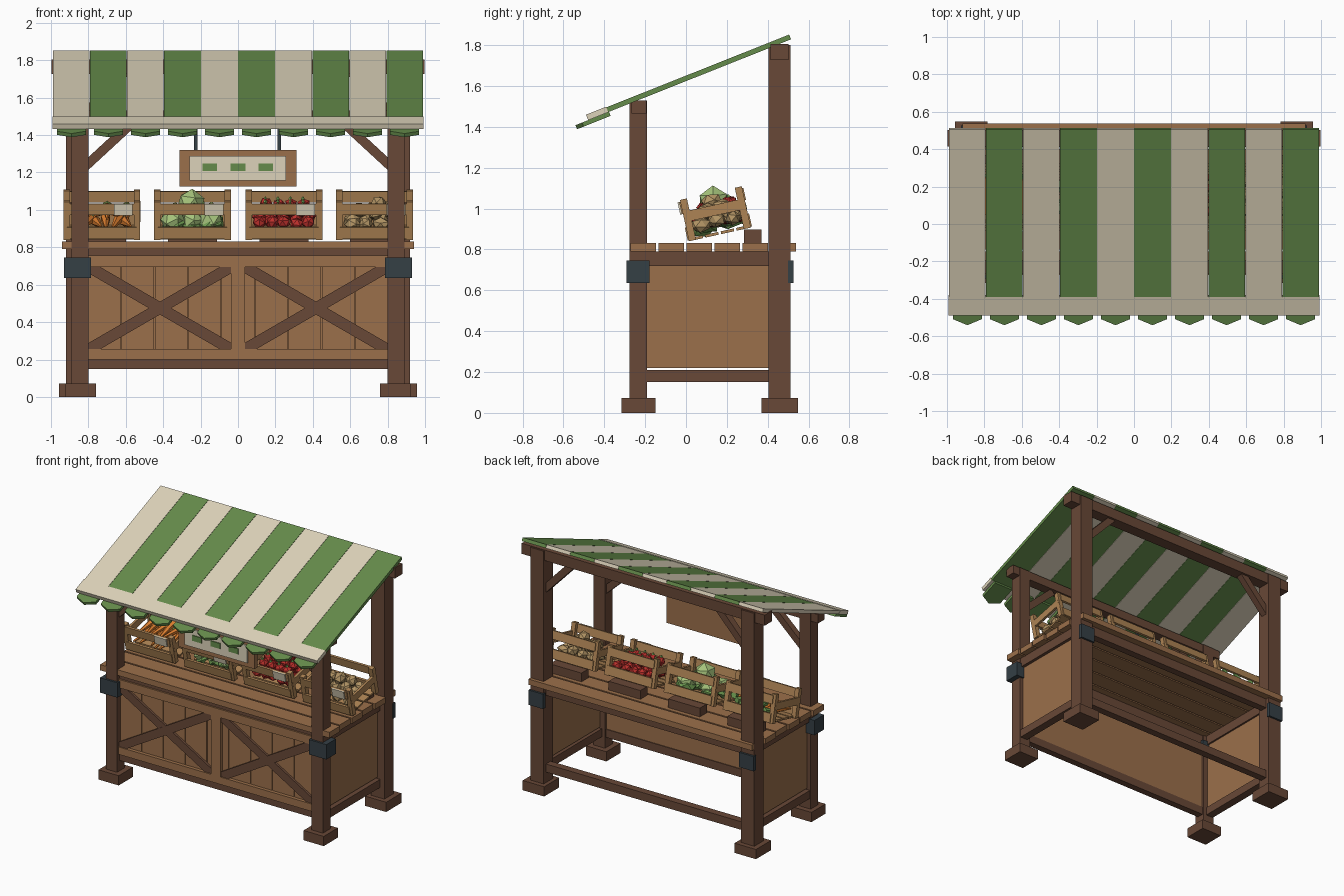
import bpy, bmesh, math, random
from mathutils import Matrix, Vector

if "Cube" in bpy.data.objects:
    bpy.data.objects.remove(bpy.data.objects["Cube"])

random.seed(4)
I = Matrix.Identity(4)


def mat(name, r, g, b):
    m = bpy.data.materials.new(name)
    m.diffuse_color = (r, g, b, 1)
    m.use_nodes = True
    m.node_tree.nodes["Principled BSDF"].inputs["Base Color"].default_value = m.diffuse_color
    return m


DARK = mat("dark_wood", .14, .065, .038)
WOOD = mat("plank_wood", .33, .16, .07)
PALE = mat("crate_wood", .42, .23, .09)
GREEN = mat("awning_green", .13, .26, .07)
CREAM = mat("awning_cream", .72, .65, .49)
IRON = mat("iron", .035, .05, .06)
RED = mat("tomato_red", .5, .03, .025)
ORANGE = mat("carrot_orange", .75, .22, .03)
LEAF = mat("leaf_green", .17, .36, .09)
PALELEAF = mat("cabbage_green", .38, .55, .2)
TAN = mat("potato_tan", .45, .3, .13)


def finish(name, bm, m, M=I):
    bmesh.ops.recalc_face_normals(bm, faces=bm.faces)
    me = bpy.data.meshes.new(name)
    bm.to_mesh(me)
    bm.free()
    me.materials.append(m)
    me.transform(M)
    ob = bpy.data.objects.new(name, me)
    bpy.context.collection.objects.link(ob)
    return ob


def box(name, x, y, z, m, M=I):
    bm = bmesh.new()
    S = Matrix.Diagonal((x[1] - x[0], y[1] - y[0], z[1] - z[0], 1))
    T = Matrix.Translation(((x[0] + x[1]) / 2, (y[0] + y[1]) / 2, (z[0] + z[1]) / 2))
    bmesh.ops.create_cube(bm, size=1, matrix=T @ S)
    return finish(name, bm, m, M)


def bar(name, p, q, y, w, m):
    # diagonal timber in the xz plane
    d = Vector((q[0] - p[0], q[1] - p[1]))
    M = Matrix.Translation((p[0], 0, p[1])) @ Matrix.Rotation(-math.atan2(d.y, d.x), 4, 'Y')
    return box(name, (0, d.length), y, (-w / 2, w / 2), m, M)


def prism(name, pts, z, m, M=I):
    bm = bmesh.new()
    f = bm.faces.new([bm.verts.new((a, b, z[0])) for a, b in pts])
    r = bmesh.ops.extrude_face_region(bm, geom=[f])
    bmesh.ops.translate(bm, vec=(0, 0, z[1] - z[0]),
                        verts=[v for v in r["geom"] if isinstance(v, bmesh.types.BMVert)])
    return finish(name, bm, m, M)


def blob(name, p, s, m, M=I):
    bm = bmesh.new()
    R = Matrix.Rotation(random.uniform(0, 6), 4, 'Z') @ Matrix.Rotation(random.uniform(0, 1), 4, 'X')
    bmesh.ops.create_icosphere(bm, subdivisions=1, radius=1,
                               matrix=Matrix.Translation(p) @ R @ Matrix.Diagonal((*s, 1)))
    return finish(name, bm, m, M)


def cone(name, p, d, r1, r2, length, m, M=I, n=6):
    bm = bmesh.new()
    R = Vector(d).to_track_quat('Z', 'Y').to_matrix().to_4x4()
    bmesh.ops.create_cone(bm, cap_ends=True, segments=n, radius1=r1, radius2=r2, depth=length,
                          matrix=Matrix.Translation(p) @ R)
    return finish(name, bm, m, M)


def cx(c, h):
    return (c - h, c + h)


# posts, feet, iron bands, side frames and knee braces
for s in (-1, 1):
    box("front_post", cx(s * .845, .046), (-.277, -.19), (.05, 1.53), DARK)
    box("back_post", cx(s * .865, .054), (.404, .512), (.05, 1.80), DARK)
    box("front_foot", cx(s * .842, .083), (-.316, -.15), (0, .072), DARK)
    box("back_foot", cx(s * .87, .088), (.37, .547), (0, .072), DARK)
    box("front_band", cx(s * .858, .072), (-.292, -.178), (.635, .745), IRON)
    box("back_band", cx(s * .865, .06), (.5, .527), (.635, .745), IRON)
    box("side_panel", cx(s * .85, .012), (-.2, .41), (.22, .725), WOOD)
    box("side_apron", cx(s * .855, .03), (-.2, .41), (.72, .79), DARK)
    box("side_stretcher", cx(s * .855, .03), (-.2, .41), (.15, .21), DARK)
    bar("front_brace", (s * .83, 1.22), (s * .57, 1.46), (-.255, -.21), .05, DARK)
    bar("back_brace", (s * .83, 1.5), (s * .6, 1.74), (.435, .485), .05, DARK)

# long beams
box("back_top_beam", (-.998, .998), (.414, .502), (1.727, 1.805), DARK)
box("front_top_beam", (-.95, .95), (-.267, -.193), (1.466, 1.53), DARK)
box("front_apron", (-.82, .82), (-.25, -.2), (.72, .79), DARK)
box("back_apron", (-.82, .82), (.43, .485), (.72, .79), DARK)
box("front_stretcher", (-.82, .82), (-.25, -.2), (.15, .21), DARK)
box("back_stretcher", (-.82, .82), (.43, .485), (.15, .21), DARK)

# counter planks
for i in range(6):
    half = (.942, .93, .935, .925, .932, .918)[i]
    box("counter_plank", (-half, half), cx(-.21 + .137 * i, .0625), (.79, .832), WOOD)

# front panel with rails and crossed braces
for i in range(9):
    box("panel_plank", cx(-.716 + .179 * i, .087), (-.236, -.214), (.2, .75), WOOD)
box("panel_backing", (-.8, .8), (-.218, -.206), (.2, .74), WOOD)
box("panel_top_rail", (-.8, .8), (-.262, -.23), (.695, .757), WOOD)
box("panel_bottom_rail", (-.8, .8), (-.262, -.23), (.2, .255), WOOD)
box("panel_stile", cx(0, .038), (-.262, -.23), (.25, .7), WOOD)
for c in (-.417, .417):
    bar("panel_brace", (c - .38, .255), (c + .38, .695), (-.255, -.23), .06, DARK)
    bar("panel_brace", (c - .38, .695), (c + .38, .255), (-.253, -.23), .06, DARK)

# striped awning with front trim and pointed scallops
A = Matrix.Translation((0, -.4, 1.478)) @ Matrix.Rotation(math.atan(.398), 4, 'X')
for i in range(10):
    x = -.891 + .198 * i
    box("awning_stripe", cx(x, .098), (0, .979), (-.0125, .0125), GREEN if i % 2 else CREAM, A)
    prism("awning_scallop", [(x - .078, .02), (x - .078, -.122), (x, -.157), (x + .078, -.122), (x + .078, .02)],
          (-.034, -.013), GREEN, A)
box("awning_trim", (-.992, .992), (-.09, .016), (-.013, .016), CREAM, A)

# hanging sign with plain blocks
box("sign_board", (-.314, .312), (-.25, -.215), (1.125, 1.32), WOOD)
box("sign_face", (-.26, .257), (-.259, -.245), (1.157, 1.287), CREAM)
for x in (-.152, 0, .148):
    box("sign_block", cx(x, .039), (-.266, -.255), (1.207, 1.247), GREEN)
for x in (-.225, .22):
    box("sign_strap", cx(x, .009), (-.24, -.222), (1.31, 1.48), IRON)


def crate(x):
    C = Matrix.Translation((x, .015, .84)) @ Matrix.Rotation(math.radians(12.5), 4, 'X')
    for s in (-1, 1):
        for v in (0, .275):
            box("crate_post", cx(s * .188, .017), (v, v + .035), (0, .207), PALE, C)
        box("crate_side_slat", cx(s * .197, .009), (.01, .3), (.095, .147), PALE, C)
    for v in (-.006, .3):
        box("crate_low_slat", (-.185, .185), (v, v + .016), (.005, .07), PALE, C)
        box("crate_top_slat", (-.185, .185), (v, v + .016), (.137, .197), PALE, C)
    for v in (.005, .083, .161, .239):
        box("crate_floor_slat", (-.185, .185), (v, v + .066), (0, .014), PALE, C)
    box("price_tag", (.065, .165), (-.014, -.004), (.135, .198), CREAM, C)
    box("crate_prop", cx(x, .13), (.285, .37), (.83, .897), DARK)
    return C


def ju(a):
    return random.uniform(-a, a)


# carrots
C = crate(-.728)
for i in range(12):
    p = Vector((-.13 + .052 * (i % 6) + ju(.008), .13 + .03 * (i // 6), .06 + .05 * (i // 6)))
    d = Vector((ju(.25), -1, ju(.15))).normalized()
    cone("carrot", p, d, .028, .006, .2, ORANGE, C)
    cone("carrot_leaves", p - d * .125, -d, .012, .024, .05, LEAF, C, 5)

# cabbages with outer leaves
C = crate(-.243)
for x, v, h, r in ((-.105, .09, .085, .068), (.1, .09, .085, .068), (0, .1, .08, .06),
                   (-.1, .215, .09, .07), (.095, .215, .09, .07), (-.01, .16, .165, .078)):
    blob("cabbage", (x, v, h), (r, r, r), PALELEAF, C)
    blob("cabbage_leaves", (x, v, h - .025), (r * 1.15, r * 1.1, r * .55), LEAF, C)

# tomatoes
C = crate(.246)
spots = [(-.132 + .066 * i, .07 + .065 * j, .075) for i in range(5) for j in range(4)]
spots += [(-.1 + .067 * i, .105 + .065 * j, .14) for i in range(4) for j in range(3)]
for x, v, h in spots:
    blob("tomato", (x + ju(.006), v, h + ju(.006)), (.038, .038, .034), RED, C)
    if h > .1:
        cone("tomato_stem", (x, v, h + .036), (0, 0, 1), .012, .004, .014, LEAF, C, 5)

# potatoes
C = crate(.73)
spots = [(-.12 + .08 * i, .075 + .08 * j, .07) for i in range(4) for j in range(3)]
spots += [(-.075 + .078 * i, .12 + .075 * j, .125) for i in range(3) for j in range(2)]
for x, v, h in spots:
    blob("potato", (x + ju(.01), v, h + ju(.008)), (.052, .04, .037), TAN, C)
blob("potato", (.02, .15, .165), (.055, .045, .042), TAN, C)
